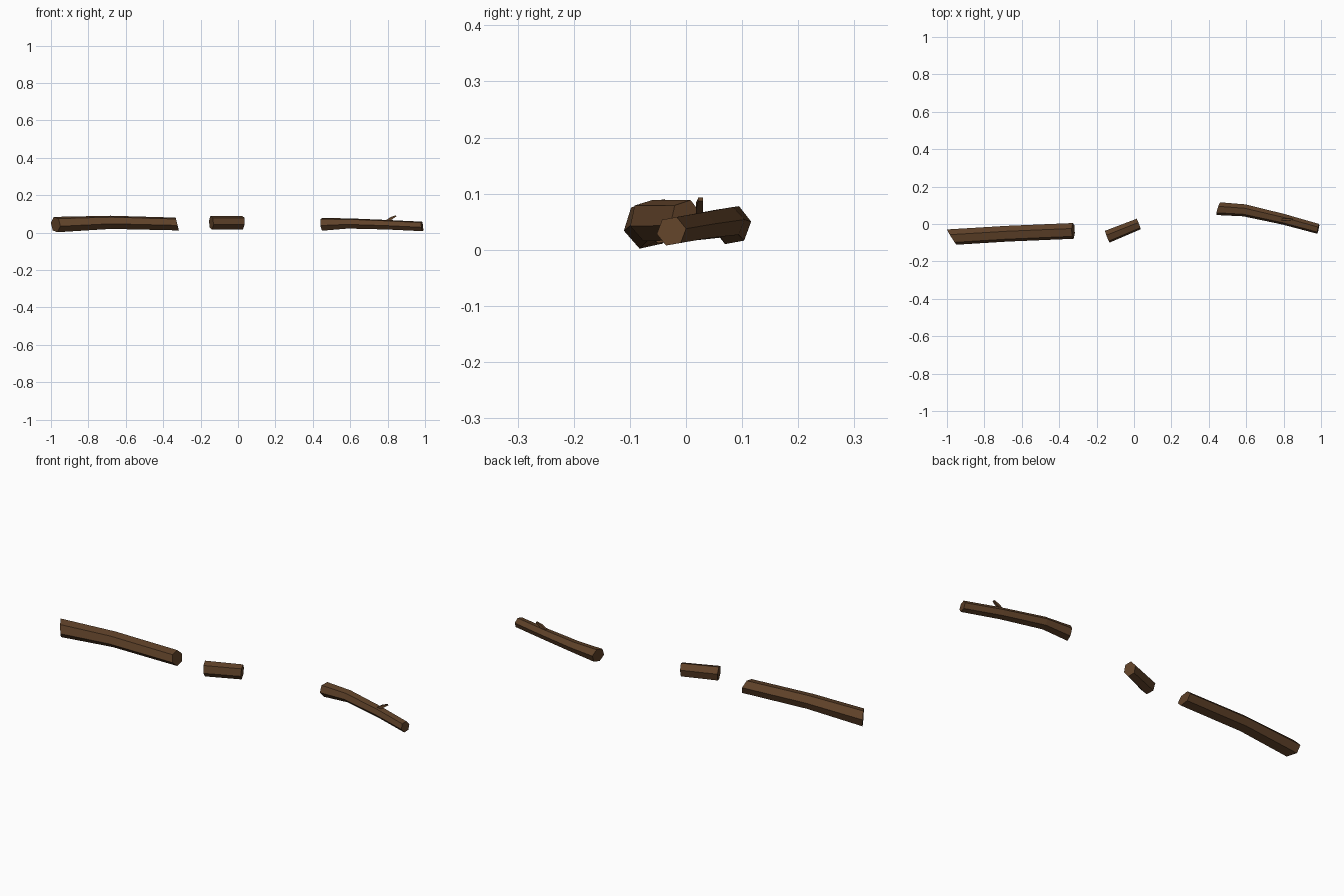
import bpy, bmesh
from math import cos, sin, radians, pi

if "Cube" in bpy.data.objects:
    bpy.data.objects.remove(bpy.data.objects["Cube"])

wood = bpy.data.materials.new("dark_wood")
wood.diffuse_color = (0.115, 0.054, 0.022, 1)
wood.use_nodes = True
wood.node_tree.nodes["Principled BSDF"].inputs["Base Color"].default_value = wood.diffuse_color


def make_log(name, rings, turn, heading=0, sides=6):
    """Loft rings of (x, y, z, half width, half height, slant by y, slant by z)."""
    bm = bmesh.new()
    loops = []
    for x, y, z, w, h, sy, sz in rings:
        loop = []
        for i in range(sides):
            a = radians(turn) + 2 * pi * i / sides
            dy, dz = w * cos(a), h * sin(a)
            along = sy * dy + sz * dz
            c, s = cos(radians(heading)), sin(radians(heading))
            loop.append(bm.verts.new((x + along * c - dy * s,
                                      y + along * s + dy * c, z + dz)))
        loops.append(loop)
    for a, b in zip(loops, loops[1:]):
        for i in range(sides):
            j = (i + 1) % sides
            bm.faces.new((a[i], a[j], b[j], b[i]))
    bm.faces.new(loops[0][::-1])
    bm.faces.new(loops[-1])
    bmesh.ops.recalc_face_normals(bm, faces=bm.faces[:])
    mesh = bpy.data.meshes.new(name)
    bm.to_mesh(mesh)
    bm.free()
    mesh.materials.append(wood)
    obj = bpy.data.objects.new(name, mesh)
    bpy.context.collection.objects.link(obj)
    return obj


# long thick log on the left, ends cut at a slant
make_log("long_log", [
    (-0.975, -0.070, 0.043, 0.043, 0.043, -0.55, -0.05),
    (-0.680, -0.052, 0.055, 0.043, 0.037, 0, 0),
    (-0.325, -0.037, 0.046, 0.043, 0.036, 0.05, -0.25),
], turn=12, heading=3)

# short chunk in the middle
make_log("short_log", [
    (-0.143, -0.068, 0.052, 0.035, 0.038, 0, -0.05),
    (0.025, 0.000, 0.053, 0.031, 0.037, 0, 0.05),
], turn=15, heading=21)

# bent branch on the right, thinning toward its tip
make_log("bent_branch", [
    (0.450, 0.082, 0.044, 0.036, 0.036, 0.1, -0.1),
    (0.590, 0.073, 0.049, 0.033, 0.029, 0, 0),
    (0.800, 0.025, 0.042, 0.029, 0.027, 0, 0),
    (0.985, -0.026, 0.033, 0.027, 0.027, 0, -0.1),
], turn=10, heading=-12)

# twig stub standing on the branch
make_log("twig", [
    (0.785, 0.024, 0.052, 0.009, 0.010, 0, -0.6),
    (0.820, 0.024, 0.077, 0.009, 0.009, 0, -0.6),
    (0.846, 0.026, 0.090, 0.006, 0.004, 0, -0.6),
], turn=45, sides=4)
